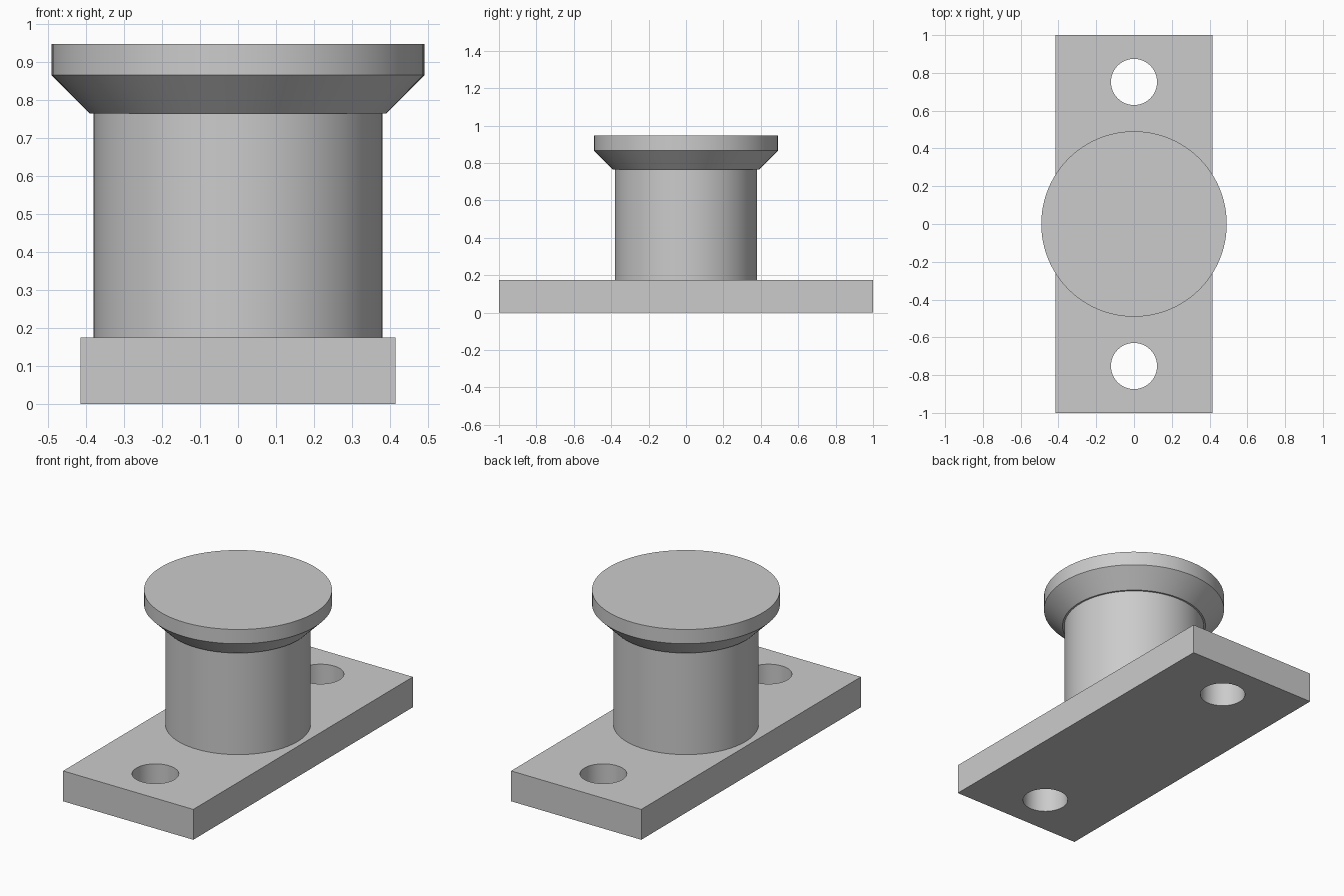
import bpy, bmesh, math

if "Cube" in bpy.data.objects:
    bpy.data.objects.remove(bpy.data.objects["Cube"], do_unlink=True)

SEGMENTS = 96
PLATE_TOP = 0.175
CAP_BOTTOM = 0.765

grey = bpy.data.materials.new("plain grey")
grey.use_nodes = True
grey.diffuse_color = (0.6, 0.6, 0.6, 1)
grey.node_tree.nodes["Principled BSDF"].inputs["Base Color"].default_value = grey.diffuse_color


def make_object(name, bm):
    bmesh.ops.recalc_face_normals(bm, faces=bm.faces)
    mesh = bpy.data.meshes.new(name)
    bm.to_mesh(mesh)
    bm.free()
    mesh.materials.append(grey)
    obj = bpy.data.objects.new(name, mesh)
    bpy.context.collection.objects.link(obj)
    return obj


def turned(name, profile, y=0):
    """Stack rings of (radius, height) into a closed round solid."""
    bm = bmesh.new()
    rings = []
    for radius, z in profile:
        angles = [math.tau * i / SEGMENTS for i in range(SEGMENTS)]
        rings.append([bm.verts.new((radius * math.cos(a), y + radius * math.sin(a), z))
                      for a in angles])
    for low, high in zip(rings, rings[1:]):
        for i in range(SEGMENTS):
            j = (i + 1) % SEGMENTS
            bm.faces.new((low[i], low[j], high[j], high[i]))
    bm.faces.new(rings[0])
    bm.faces.new(rings[-1])
    return make_object(name, bm)


def smooth(obj):
    bpy.ops.object.select_all(action="DESELECT")
    obj.select_set(True)
    bpy.context.view_layer.objects.active = obj
    bpy.ops.object.shade_smooth_by_angle(angle=math.radians(30))


# Rectangular mounting plate
bm = bmesh.new()
bmesh.ops.create_cube(bm, size=1)
for v in bm.verts:
    v.co.x *= 0.83
    v.co.y *= 2
    v.co.z = (v.co.z + 0.5) * PLATE_TOP
plate = make_object("mounting_plate", bm)

# Bolt holes through both ends of the plate
for side in (-1, 1):
    cutter = turned("hole_cutter", [(0.122, -0.1), (0.122, 0.3)], side * 0.752)
    cutter.hide_render = True
    cut = plate.modifiers.new("bolt_hole", "BOOLEAN")
    cut.operation = "DIFFERENCE"
    cut.solver = "EXACT"
    cut.object = cutter
    bpy.context.view_layer.objects.active = plate
    bpy.ops.object.modifier_apply(modifier=cut.name)
    bpy.data.objects.remove(cutter, do_unlink=True)
smooth(plate)

# Round post standing on the plate
smooth(turned("post", [(0.38, PLATE_TOP), (0.38, CAP_BOTTOM)]))

# Flared cap with a straight rim
smooth(turned("flared_cap", [(0.39, CAP_BOTTOM), (0.491, 0.866), (0.491, 0.948)]))
